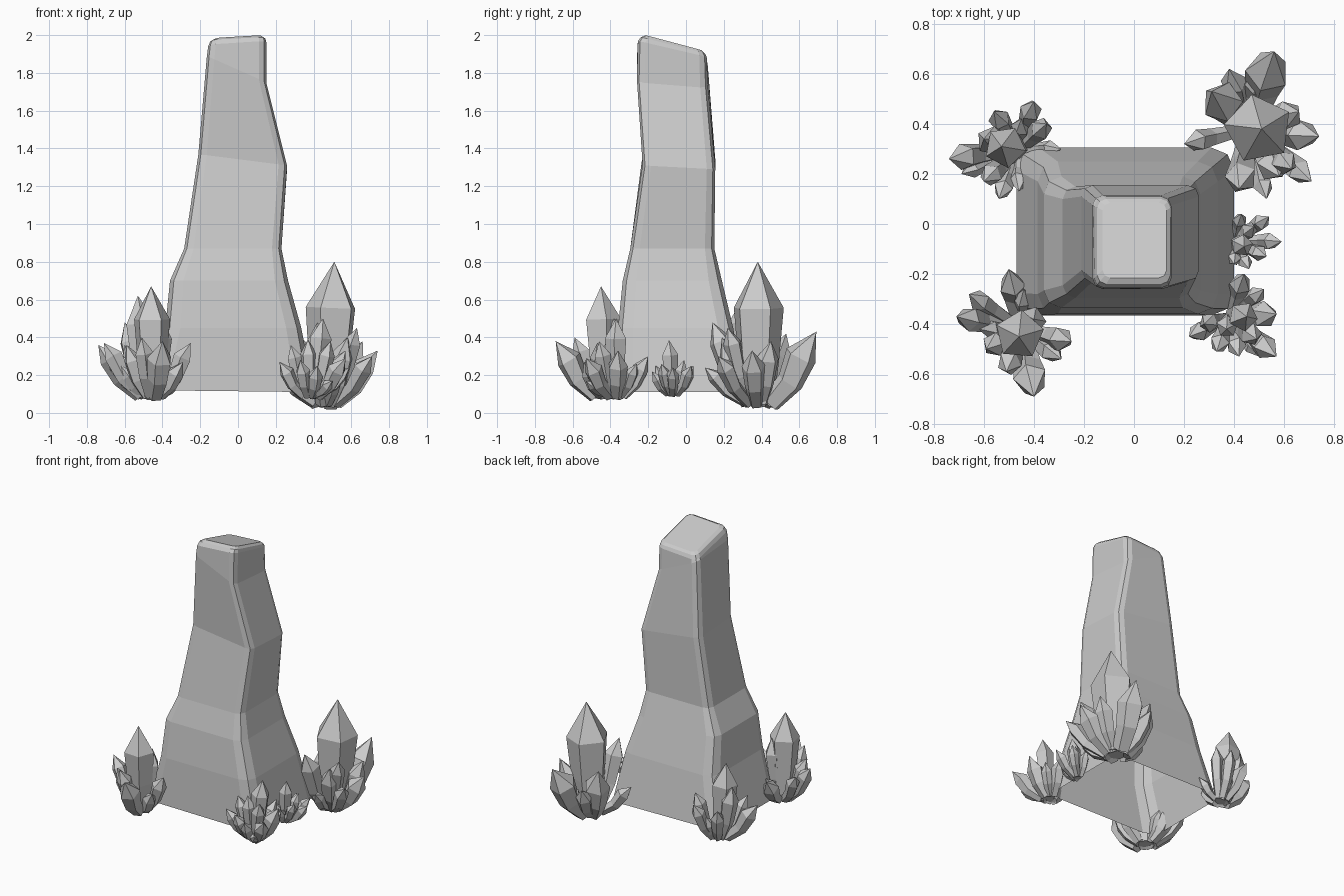
import bpy, math, random
from mathutils import Vector

random.seed(4)


def make_object(name, verts, faces):
    mesh = bpy.data.meshes.new(name)
    mesh.from_pydata(verts, [], faces)
    mesh.update()
    obj = bpy.data.objects.new(name, mesh)
    bpy.context.collection.objects.link(obj)
    return obj


def bridge(a, b, n):
    return [(a + i, a + (i + 1) % n, b + (i + 1) % n, b + i) for i in range(n)]


# Stone pillar: rounded rectangular rings, open underneath
def pillar_ring(x0, x1, y0, y1, r, zl, zr, dzy=0.0):
    """Rounded rectangle; zl / zr are left / right heights, dzy the drop towards the back."""
    pts = []
    corners = [(x1 - r, y1 - r), (x0 + r, y1 - r), (x0 + r, y0 + r), (x1 - r, y0 + r)]
    for c, (cx, cy) in enumerate(corners):
        for k in range(3):
            a = math.radians(90 * c + 45 * k)
            x, y = cx + r * math.cos(a), cy + r * math.sin(a)
            z = zl + (zr - zl) * (x - x0) / (x1 - x0) - dzy * (y - y0) / (y1 - y0)
            pts.append((x, y, z))
    return pts


rings = [
    (-0.47, 0.40, -0.365, 0.305, 0.09, 0.12, 0.11),
    (-0.385, 0.335, -0.36, 0.25, 0.08, 0.45, 0.45),
    (-0.36, 0.265, -0.335, 0.19, 0.07, 0.70, 0.70),
    (-0.285, 0.23, -0.295, 0.15, 0.05, 0.87, 0.87),
    (-0.21, 0.26, -0.23, 0.155, 0.045, 1.37, 1.31, 0.02),
    (-0.165, 0.15, -0.26, 0.115, 0.04, 1.89, 1.75, 0.03),
    (-0.158, 0.15, -0.255, 0.11, 0.04, 1.95, 1.97, 0.085),
    (-0.147, 0.145, -0.24, 0.10, 0.035, 1.975, 1.99, 0.085),
    (-0.125, 0.13, -0.215, 0.085, 0.03, 1.985, 2.00, 0.08),
]
verts, faces = [], []
for i, ring in enumerate(rings):
    verts += pillar_ring(*ring)
    if i:
        faces += bridge(12 * (i - 1), 12 * i, 12)
faces.append(tuple(range(len(verts) - 12, len(verts))))
make_object("stone_pillar", verts, faces)


# Crystals: five-sided shafts that curve up from a shared root and end in a point
def add_crystal(verts, faces, root, tip, r, n=5):
    flat = Vector((tip.x - root.x, tip.y - root.y, 0))
    p0 = root + flat * 0.22
    span = tip - p0
    length = span.length
    bulge = flat * 0.10
    shoulder = p0 + span * max(0.5, 1 - 1.75 * r / length)
    mid = p0.lerp(shoulder, 0.45) + bulge
    path = [(p0, mid - p0, 0.62), (mid, shoulder - p0, 0.82), (shoulder, tip - mid, 1.0)]
    spin = random.uniform(0, math.tau)
    start = len(verts)
    for p, d, s in path:
        axis = d.normalized()
        u = Vector((0, 1, 0.01)).cross(axis).normalized()
        v = axis.cross(u)
        for k in range(n):
            a = spin + math.tau * k / n
            verts.append(p + (u * math.cos(a) + v * math.sin(a)) * r * s)
    for j in range(2):
        faces += bridge(start + j * n, start + (j + 1) * n, n)
    verts.append(tip)
    last = start + 2 * n
    faces += [(last + i, last + (i + 1) % n, start + 3 * n) for i in range(n)]
    faces.append(tuple(start + i for i in reversed(range(n))))


def cluster(name, root, crystals):
    verts, faces = [], []
    for x, y, z, r in crystals:
        add_crystal(verts, faces, Vector(root), Vector((x, y, z)), r)
    make_object(name, verts, faces)


cluster("crystals_front_left", (-0.45, -0.42, 0.09), [
    (-0.46, -0.45, 0.67, 0.10), (-0.40, -0.69, 0.38, 0.07),
    (-0.40, -0.38, 0.50, 0.06), (-0.71, -0.37, 0.37, 0.05),
    (-0.66, -0.28, 0.33, 0.045), (-0.50, -0.18, 0.29, 0.055),
    (-0.25, -0.47, 0.37, 0.05), (-0.29, -0.54, 0.27, 0.045),
    (-0.51, -0.59, 0.40, 0.05), (-0.59, -0.50, 0.36, 0.05),
    (-0.62, -0.42, 0.25, 0.04), (-0.44, -0.26, 0.27, 0.04)])

cluster("crystals_back_left", (-0.46, 0.30, 0.09), [
    (-0.53, 0.31, 0.62, 0.085), (-0.74, 0.26, 0.36, 0.055),
    (-0.60, 0.34, 0.48, 0.06), (-0.56, 0.45, 0.34, 0.045),
    (-0.40, 0.49, 0.36, 0.045), (-0.35, 0.40, 0.40, 0.045),
    (-0.69, 0.20, 0.28, 0.035), (-0.54, 0.10, 0.29, 0.04),
    (-0.46, 0.13, 0.25, 0.04), (-0.29, 0.30, 0.20, 0.035),
    (-0.60, 0.17, 0.36, 0.045), (-0.45, 0.42, 0.26, 0.04)])

cluster("crystals_back_right", (0.46, 0.38, 0.05), [
    (0.51, 0.38, 0.80, 0.14), (0.56, 0.69, 0.43, 0.09),
    (0.31, 0.53, 0.42, 0.085), (0.38, 0.62, 0.30, 0.055),
    (0.74, 0.35, 0.33, 0.065), (0.71, 0.17, 0.30, 0.05),
    (0.58, 0.19, 0.40, 0.065), (0.42, 0.14, 0.48, 0.065),
    (0.63, 0.22, 0.45, 0.05), (0.20, 0.32, 0.26, 0.045),
    (0.53, 0.10, 0.24, 0.04), (0.50, 0.61, 0.29, 0.05),
    (0.66, 0.45, 0.38, 0.06)])

cluster("crystals_front_right", (0.38, -0.37, 0.09), [
    (0.45, -0.37, 0.50, 0.06), (0.44, -0.20, 0.30, 0.045),
    (0.57, -0.36, 0.33, 0.055), (0.57, -0.53, 0.29, 0.05),
    (0.42, -0.53, 0.25, 0.04), (0.33, -0.51, 0.28, 0.04),
    (0.22, -0.45, 0.27, 0.04), (0.28, -0.40, 0.36, 0.04),
    (0.52, -0.26, 0.26, 0.035), (0.49, -0.46, 0.38, 0.045),
    (0.50, -0.53, 0.17, 0.03), (0.37, -0.42, 0.39, 0.045)])

cluster("crystals_right_side", (0.40, -0.07, 0.10), [
    (0.44, -0.09, 0.385, 0.045), (0.43, 0.04, 0.25, 0.03),
    (0.54, 0.03, 0.25, 0.033), (0.59, -0.07, 0.24, 0.035),
    (0.53, -0.13, 0.26, 0.033), (0.46, -0.18, 0.22, 0.03),
    (0.48, -0.01, 0.28, 0.033), (0.40, -0.16, 0.25, 0.028)])
